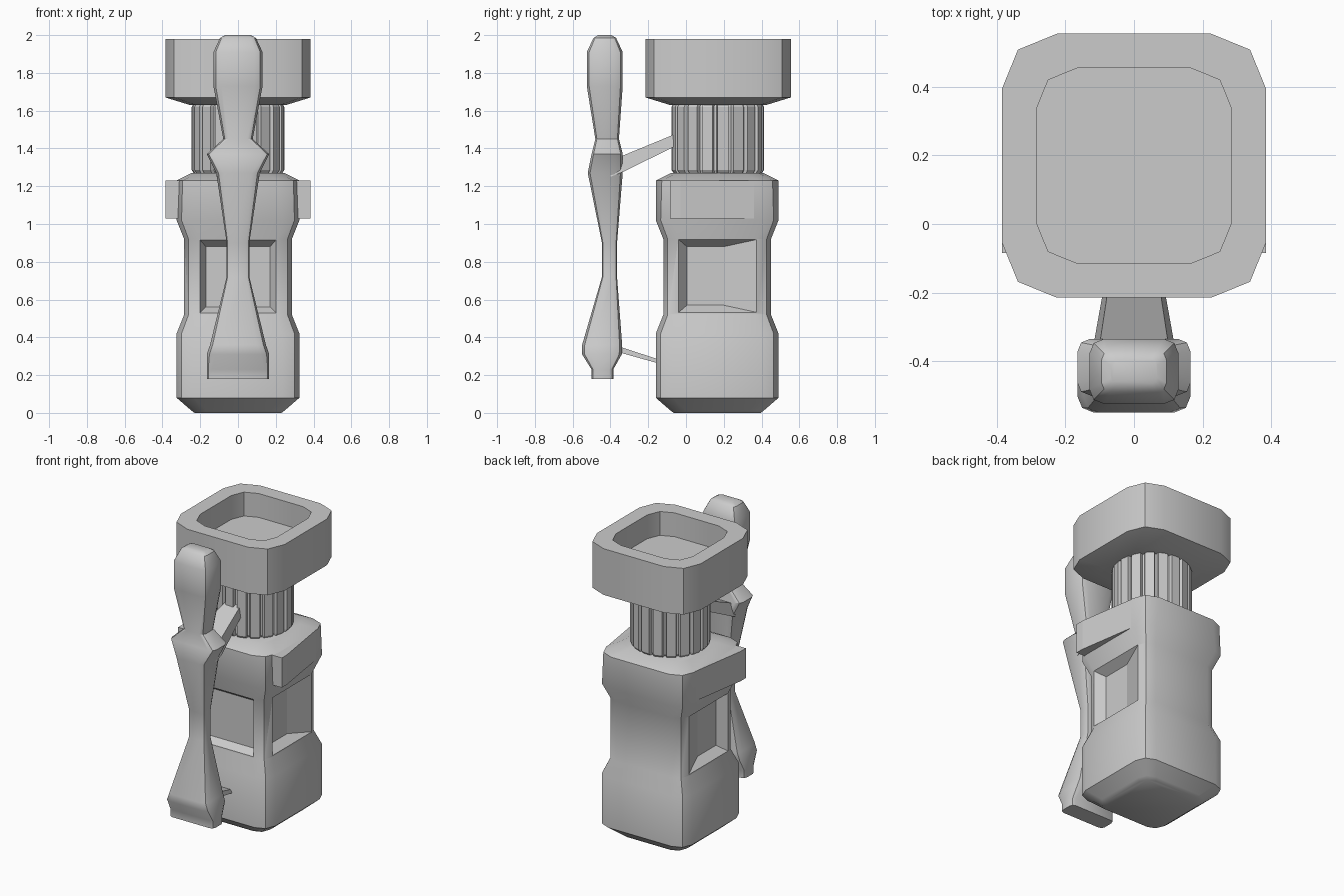
import bpy, bmesh, math

if "Cube" in bpy.data.objects:
    bpy.data.objects.remove(bpy.data.objects["Cube"])

CY = 0.168  # axis of the body and hopper


def ring(hx, hy, c, cx, cy, z):
    """Rectangle with corners rounded in two steps, counter-clockwise."""
    m = c * 0.29
    q = [(hx, hy - c), (hx - m, hy - m), (hx - c, hy)]
    pts = q + [(-x, y) for x, y in reversed(q)]
    pts += [(-x, -y) for x, y in q] + [(x, -y) for x, y in reversed(q)]
    return [(cx + x, cy + y, z) for x, y in pts]


def loft(name, rings, smooth=None):
    bm = bmesh.new()
    vs = [[bm.verts.new(p) for p in r] for r in rings]
    n = len(vs[0])
    for a, b in zip(vs, vs[1:]):
        for i in range(n):
            j = (i + 1) % n
            bm.faces.new((a[i], a[j], b[j], b[i]))
    bm.faces.new(list(reversed(vs[0])))
    bm.faces.new(vs[-1])
    bmesh.ops.recalc_face_normals(bm, faces=bm.faces)
    me = bpy.data.meshes.new(name)
    bm.to_mesh(me)
    bm.free()
    ob = bpy.data.objects.new(name, me)
    bpy.context.collection.objects.link(ob)
    if smooth:
        bpy.ops.object.select_all(action='DESELECT')
        ob.select_set(True)
        bpy.context.view_layer.objects.active = ob
        bpy.ops.object.shade_smooth_by_angle(angle=math.radians(smooth))
    return ob


# Body: waisted block with rounded corners
body = loft("body", [ring(h, h, c, 0, CY - 0.003, z) for z, h, c in (
    (0, 0.23, 0.07), (0.015, 0.25, 0.08), (0.08, 0.325, 0.09), (0.42, 0.325, 0.09),
    (0.52, 0.285, 0.08), (0.92, 0.285, 0.08), (1.02, 0.325, 0.09),
    (1.23, 0.325, 0.11), (1.27, 0.245, 0.10))], 35)


def cut(cutter):
    cutter.hide_render = True
    cutter.hide_viewport = True
    cutter.display_type = 'WIRE'
    mod = body.modifiers.new("recess", 'BOOLEAN')
    mod.operation = 'DIFFERENCE'
    mod.solver = 'EXACT'
    mod.object = cutter


# Front recess
yf = CY - 0.003 - 0.285


def front_quad(w, z0, z1, y):
    return [(-w, y, z0), (w, y, z0), (w, y, z1), (-w, y, z1)]


cut(loft("front_recess_cutter", [front_quad(0.23, 0.50, 0.95, yf - 0.05),
                                 front_quad(0.17, 0.56, 0.88, yf + 0.05)]))


# Side recesses, running out to the surface at the rear
def side_quad(x, y0, y1, z0, z1):
    return [(x, y0, z0), (x, y1, z0), (x, y1, z1), (x, y0, z1)]


for s, side in ((1, "right"), (-1, "left")):
    cut(loft(side + "_recess_cutter", [
        side_quad(s * 0.325, -0.07, 0.50, 0.505, 0.945),
        side_quad(s * 0.225, 0.005, 0.20, 0.57, 0.88)]))

    # Wedge-shaped side lugs
    plan = [(0.28, -0.085), (0.385, -0.085), (0.385, -0.03), (0.322, 0.38), (0.28, 0.38)]
    loft(side + "_lug", [[(s * x, y, z) for x, y in plan] for z in (1.03, 1.23)])

# Fluted neck
TEETH = 18


def flutes(z, ro, ri):
    pts = []
    for i in range(TEETH):
        for f, r in ((0.0, ro), (0.68, ro), (0.76, ri), (0.92, ri)):
            a = 2 * math.pi * (i + f) / TEETH
            pts.append((r * math.cos(a), CY + r * math.sin(a), z))
    return pts


loft("fluted_neck", [flutes(1.24, 0.235, 0.215), flutes(1.27, 0.235, 0.215),
                     flutes(1.285, 0.245, 0.222), flutes(1.62, 0.245, 0.222),
                     flutes(1.64, 0.235, 0.215)])

# Hopper: open box with rounded corners
loft("hopper", [ring(h, h, c, 0, CY + 0.002, z) for z, h, c in (
    (1.63, 0.255, 0.11), (1.67, 0.385, 0.16), (1.98, 0.385, 0.16),
    (1.98, 0.285, 0.12), (1.82, 0.285, 0.12))], 25)

# Round outlet plate on the hopper floor
disc = [(0.235 * math.cos(2 * math.pi * i / 24), 0.235 * math.sin(2 * math.pi * i / 24))
        for i in range(24)]
loft("outlet_plate", [[(x, CY + y, z) for x, y in disc] for z in (1.80, 1.823)])

# Lever: z, half width, front y, back y
lever = [(0.18, 0.165, -0.50, -0.385), (0.23, 0.165, -0.50, -0.385),
         (0.31, 0.165, -0.55, -0.34), (0.36, 0.148, -0.55, -0.338),
         (0.72, 0.06, -0.445, -0.365), (0.90, 0.06, -0.445, -0.365),
         (1.27, 0.115, -0.52, -0.335), (1.37, 0.165, -0.50, -0.335),
         (1.45, 0.078, -0.48, -0.355), (1.73, 0.13, -0.525, -0.335),
         (1.91, 0.13, -0.525, -0.335), (1.985, 0.095, -0.49, -0.37),
         (2.0, 0.068, -0.465, -0.395)]
loft("lever", [ring(w, (b - f) / 2, min(w, (b - f) / 2) * 0.45, 0, (f + b) / 2, z)
               for z, w, f, b in lever], 35)


# Struts joining lever and body
def strut(name, ends):
    loft(name, [[(-w, y, z0), (w, y, z0), (w * 0.85, y, z1), (-w * 0.85, y, z1)]
                for y, w, z0, z1 in ends])


strut("upper_strut", [(-0.40, 0.115, 1.25, 1.335), (-0.335, 0.115, 1.275, 1.362),
                      (0.0, 0.055, 1.44, 1.50)])
strut("lower_strut", [(-0.40, 0.10, 0.335, 0.365), (-0.335, 0.10, 0.315, 0.345),
                      (-0.12, 0.06, 0.255, 0.275)])
